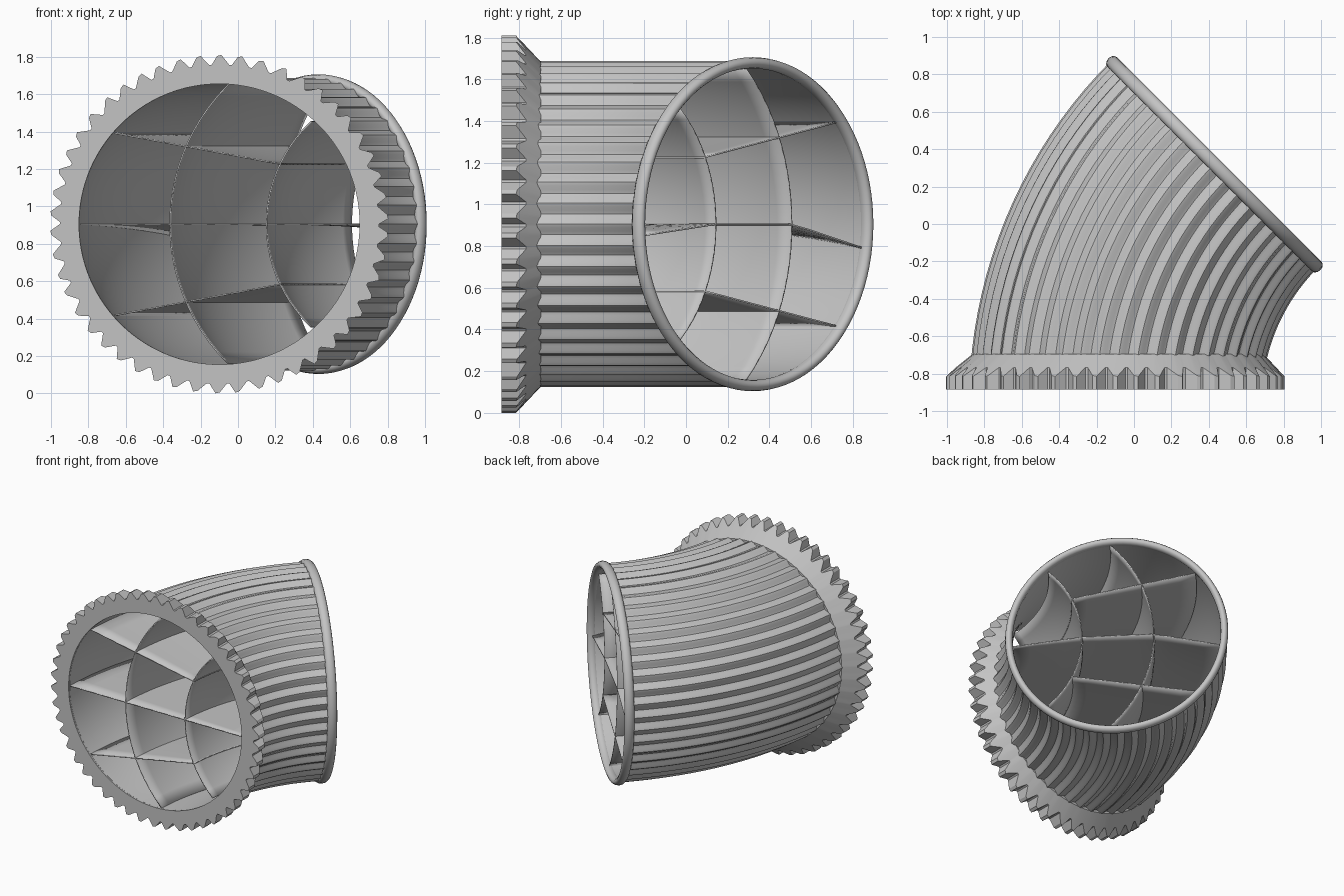
import bpy
import bmesh
import random
from math import sin, cos, asin, pi, sqrt, radians
from mathutils import Vector

random.seed(4)
if "Cube" in bpy.data.objects:
    bpy.data.objects.remove(bpy.data.objects["Cube"], do_unlink=True)

grey = bpy.data.materials.new("light_grey")
grey.use_nodes = True
grey.diffuse_color = (0.55, 0.55, 0.55, 1)
grey.node_tree.nodes["Principled BSDF"].inputs["Base Color"].default_value = (0.55, 0.55, 0.55, 1)

# Main dimensions of the bend
BEND, BORE, MID = 1.81, 0.75, 0.905
PIVOT = Vector((1.71, -0.96, MID))
FRONT, END = -0.885, radians(45)


def place(u, h, t, front=FRONT + 0.012):
    """Point at section offset u (outward), h (up), fraction t along the bend."""
    r = BEND + u
    start = asin((front - PIVOT.y) / r)
    a = start + (END - start) * t
    return PIVOT + Vector((-r * cos(a), r * sin(a), h))


def surface(name, fn, nu, nv, wrap, angle=35, thickness=0):
    """Grid of quads from fn(i, j); wrapped ones close in both directions."""
    bm = bmesh.new()
    rows = [[bm.verts.new(fn(i, j)) for j in range(nv)] for i in range(nu)]
    for i in range(nu if wrap else nu - 1):
        for j in range(nv if wrap else nv - 1):
            k, m = (i + 1) % nu, (j + 1) % nv
            bm.faces.new((rows[i][j], rows[k][j], rows[k][m], rows[i][m]))
    bmesh.ops.recalc_face_normals(bm, faces=bm.faces)
    mesh = bpy.data.meshes.new(name)
    bm.to_mesh(mesh)
    bm.free()
    mesh.materials.append(grey)
    ob = bpy.data.objects.new(name, mesh)
    bpy.context.collection.objects.link(ob)
    if thickness:
        mod = ob.modifiers.new("Thickness", "SOLIDIFY")
        mod.thickness, mod.offset = thickness, 0
    bpy.ops.object.select_all(action="DESELECT")
    ob.select_set(True)
    bpy.context.view_layer.objects.active = ob
    bpy.ops.object.shade_smooth_by_angle(angle=radians(angle))
    return ob


# Ribbed duct: smooth bore inside, lengthwise ribs outside
RIBS, STEPS = 48, 20
AROUND = RIBS * 6


def duct_point(i, j):
    a = 2 * pi * i / AROUND
    if j < STEPS:
        r, t = BORE, j / (STEPS - 1)
    else:
        r, t = 0.77 + 0.012 * cos(RIBS * a), (2 * STEPS - 1 - j) / (STEPS - 1)
    return place(r * cos(a), r * sin(a), t)


surface("ribbed_duct", duct_point, AROUND, 2 * STEPS, True)

# Toothed flange with a conical back
TEETH, ROOT, TIP = 50, 0.853, 0.905
star = []
for k in range(TEETH):
    skew = random.uniform(-0.1, 0.1)
    for f, r in ((0, ROOT), (0.12, ROOT), (0.46 + skew, TIP - 0.006), (0.66 + skew, TIP)):
        star.append((2 * pi * (k + f) / TEETH, r))


def flange_point(i, j):
    a, r = star[i]
    cone_y = -0.815 + (TIP - r) * 0.92
    r, y, x = ((BORE, FRONT, -0.1), (r, FRONT, -0.1), (r, cone_y, -0.1),
               (0.778, -0.695, -0.085), (0.76, -0.695, -0.085))[j]
    return Vector((x - r * cos(a), y, MID + r * sin(a)))


surface("toothed_flange", flange_point, len(star), 5, True, 25)

# Rounded bead around the angled outlet
AXIS = Vector((cos(END), sin(END), 0))


def bead_point(i, j):
    a, b = 2 * pi * i / 96, 2 * pi * j / 12
    r = 0.774 + 0.027 * cos(b)
    return place(r * cos(a), r * sin(a), 1) + AXIS * 0.036 * sin(b)


surface("outlet_bead", bead_point, 96, 12, True, 60)

# Two upright guide vanes, arched in section
for name, top, radius, half in (("outer_vane", 0.265, 1.05, 0.747), ("inner_vane", -0.25, 0.75, 0.55)):
    def vane_point(i, j):
        h = half * (i / 12 - 1)
        return place(top - radius + sqrt(radius ** 2 - h ** 2), h, j / 16)
    surface(name, vane_point, 25, 17, False, 35, 0.008)

# Sloping plates above and below the middle
for name, side in (("upper_plate", 1), ("lower_plate", -1)):
    def plate_point(i, j):
        u = -0.33 + 0.895 * i / 8
        return place(u, side * (0.382 + 0.187 * u), j / 16)
    surface(name, plate_point, 9, 17, False, 35, 0.008)


# Level middle plate, drooping a little at the outlet edges
def middle_point(i, j):
    u = 1.49 * (i / 12 - 0.5)
    droop = 0.24 * max(0, u - 0.27) + 0.11 * max(0, -u - 0.25)
    return place(u, -droop * (j / 16) ** 3, j / 16)


surface("middle_plate", middle_point, 13, 17, False, 35, 0.008)
